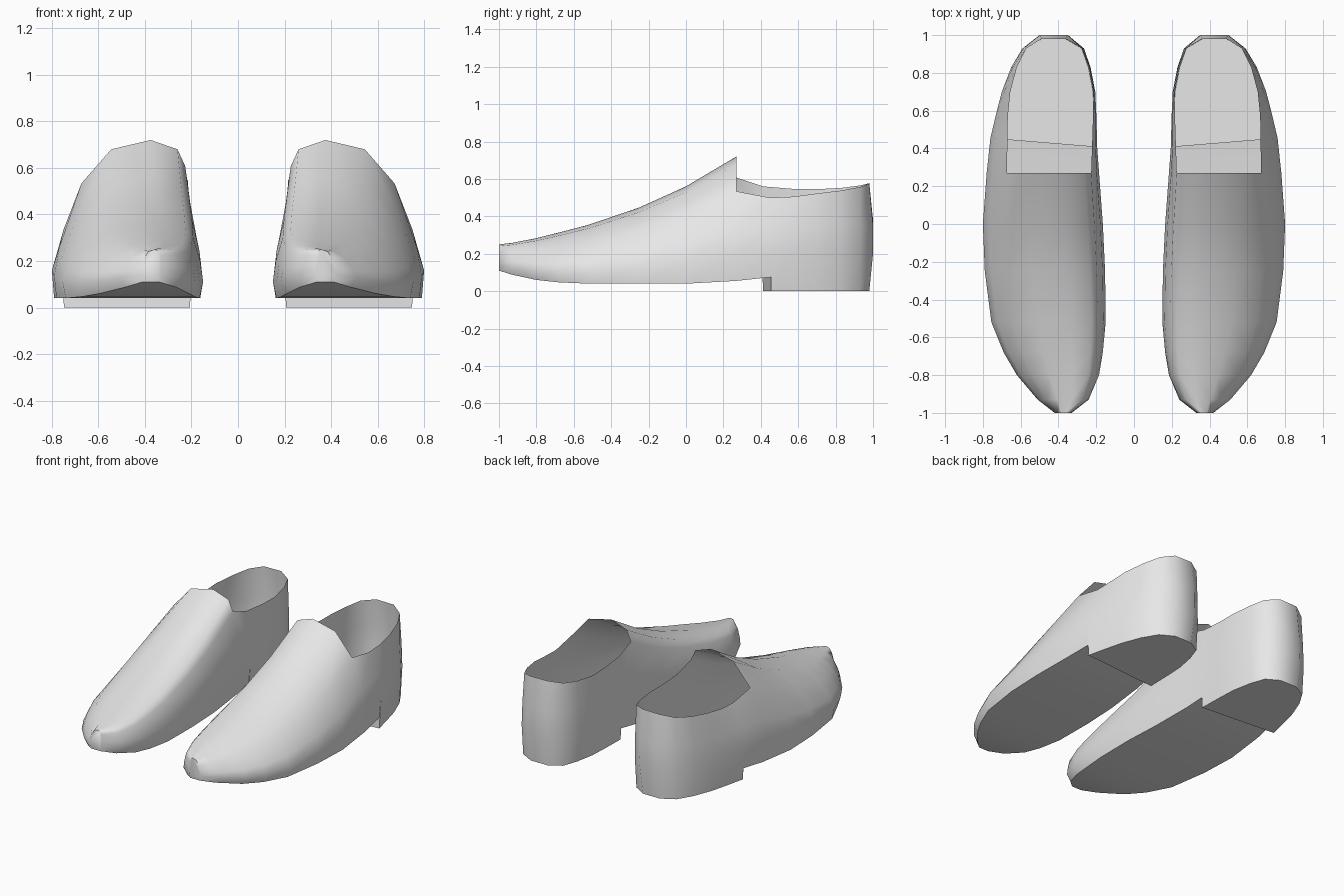
import bpy, bmesh, math

if "Cube" in bpy.data.objects:
    bpy.data.objects.remove(bpy.data.objects["Cube"])

leather = bpy.data.materials.new("light_grey")
leather.diffuse_color = (0.8, 0.8, 0.8, 1)
leather.use_nodes = True
leather.node_tree.nodes["Principled BSDF"].inputs["Base Color"].default_value = leather.diffuse_color

# Cross-section of the vamp: across (0 inner, 1 outer) and up (0 sole, 1 top)
SHAPE = [(1, 0), (1, .23), (.95, .42), (.82, .72), (.605, .94), (.32, 1),
         (.126, .94), (.07, .83), (.02, .5), (0, .23), (0, 0)]

# Front stations: y, inner x, outer x, sole z, top z, sole edge inset
FRONT = [(-1, .33, .42, .11, .25, .10), (-.93, .24, .51, .088, .258, .10),
         (-.8, .185, .62, .06, .283, .06), (-.68, .165, .69, .047, .313, .04),
         (-.52, .15, .755, .04, .355, .025), (-.25, .153, .79, .04, .447, .015),
         (0, .165, .80, .04, .56, .015), (.27, .185, .78, .055, .72, .015)]

# Back stations: y, inner x, outer x, collar inner x, outer x, inner z, outer z, sole z
BACK = [(.43, .195, .76, .222, .67, .56, .50, .075),
        (.43, .195, .76, .222, .67, .56, .50, 0),
        (.57, .199, .733, .217, .668, .547, .505, 0),
        (.70, .205, .70, .215, .655, .545, .522, 0),
        (.83, .23, .65, .238, .62, .552, .538, 0),
        (.93, .265, .59, .275, .57, .565, .557, 0),
        (1.0, .35, .50, .36, .49, .577, .575, 0)]


def vamp_ring(y, xi, xo, zb, zt, inset):
    ring = []
    for u, v in SHAPE:
        if v == 0:
            u = u + inset * (1 - 2 * u)
        ring.append((xi + u * (xo - xi), y, zb + v * (zt - zb)))
    return ring


def heel_ring(y, xi, xo, ci, co, zi, zo, zb):
    pts = {0: (xo - .012, zb), 1: (xo, .2), 2: (xo * .72 + co * .28, .35), 3: (co, zo),
           7: (ci, zi), 8: (xi * .7 + ci * .3, .38), 9: (xi, .2), 10: (xi + .012, zb)}
    ring = {}
    for i, (x, z) in pts.items():
        yy = y
        if y == .43:                       # skewed heel breast
            yy = .41 + .045 * (x - .2) / .55
        if y == 1 and i in (0, 3, 7, 10):  # rounded back of the heel
            yy = .98
        ring[i] = (x, yy, z)
    return ring


bm = bmesh.new()
rings = [{i: bm.verts.new(p) for i, p in enumerate(vamp_ring(*s))} for s in FRONT]
rings += [{i: bm.verts.new(p) for i, p in heel_ring(*s).items()} for s in BACK]

# Skin neighbouring rings, leaving the foot opening free
for a, b in zip(rings, rings[1:]):
    for i in range(11):
        j = (i + 1) % 11
        if all(k in r for k in (i, j) for r in (a, b)):
            bm.faces.new((a[i], a[j], b[j], b[i]))

# Toe tip and back of the heel
bm.faces.new([rings[0][i] for i in range(11)])
last = rings[-1]
for i, j in ((0, 10), (1, 9), (2, 8)):
    bm.faces.new((last[i], last[i + 1], last[j - 1], last[j]))

bmesh.ops.remove_doubles(bm, verts=bm.verts, dist=.0005)
bmesh.ops.recalc_face_normals(bm, faces=bm.faces)
mesh = bpy.data.meshes.new("shoe_pair")
bm.to_mesh(mesh)
bm.free()
mesh.materials.append(leather)

# Pair of shoes mirrored across the middle
shoe = bpy.data.objects.new("shoe_pair", mesh)
bpy.context.collection.objects.link(shoe)
bpy.context.view_layer.objects.active = shoe
shoe.select_set(True)
bpy.ops.object.shade_smooth_by_angle(angle=math.radians(50))
shoe.modifiers.new("Mirror", 'MIRROR').use_mirror_merge = False
